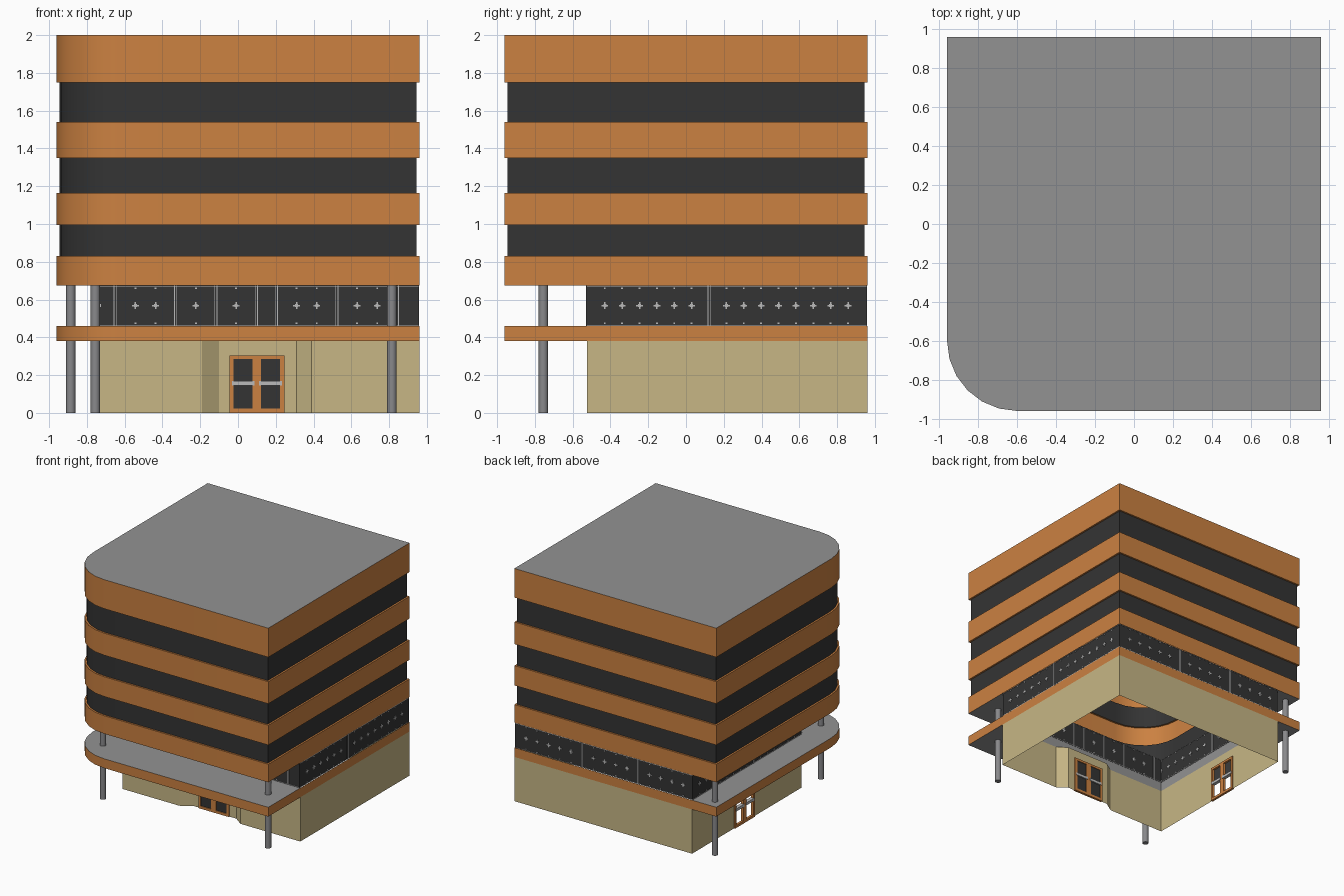
import bpy, bmesh, math
from mathutils import Matrix

if "Cube" in bpy.data.objects:
    bpy.data.objects.remove(bpy.data.objects["Cube"])


def material(name, r, g, b):
    m = bpy.data.materials.new(name)
    m.diffuse_color = (r, g, b, 1)
    m.use_nodes = True
    m.node_tree.nodes["Principled BSDF"].inputs["Base Color"].default_value = m.diffuse_color
    return m


ORANGE = material("orange_cladding", 0.60, 0.22, 0.053)
DARK = material("dark_glass", 0.034, 0.034, 0.034)
GREY = material("grey_slab", 0.29, 0.29, 0.29)
BEIGE = material("beige_wall", 0.57, 0.47, 0.235)
LIGHT = material("light_metal", 0.50, 0.50, 0.50)
STEEL = material("column_steel", 0.25, 0.25, 0.26)

H, R = 0.96, 0.36                       # half width, corner radius
WX, WY = -0.73, -0.525                  # set-back left and front wall lines
Z_CAN0, Z_CAN1, Z_UP = 0.38, 0.46, 0.675


def finish(bm, name, mat, smooth=False):
    me = bpy.data.meshes.new(name)
    bm.to_mesh(me)
    bm.free()
    me.materials.append(mat)
    ob = bpy.data.objects.new(name, me)
    bpy.context.collection.objects.link(ob)
    if smooth:
        bpy.ops.object.select_all(action='DESELECT')
        ob.select_set(True)
        bpy.context.view_layer.objects.active = ob
        bpy.ops.object.shade_smooth_by_angle(angle=math.radians(30))
    return ob


def footprint(d=0.0):
    """Square plan with the front left corner rounded, inset by d."""
    c, h = -(H - R), H - d
    arc = [(c + (R - d) * math.cos(a), c + (R - d) * math.sin(a))
           for a in (math.pi + i * math.pi / 12 for i in range(7))]
    return [(h, h), (-h, h)] + arc + [(h, -h)]


def loft(name, profile, mat):
    """Sheet through (inset, z) pairs around the footprint."""
    bm = bmesh.new()
    rings = [[bm.verts.new((x, y, z)) for x, y in footprint(d)] for d, z in profile]
    n = len(rings[0])
    for lo, hi in zip(rings, rings[1:]):
        for i in range(n):
            j = (i + 1) % n
            bm.faces.new((lo[i], lo[j], hi[j], hi[i]))
    return finish(bm, name, mat, True)


def plate(name, pts, z, mat, down=False):
    bm = bmesh.new()
    vs = [bm.verts.new((x, y, z)) for x, y in pts]
    bm.faces.new(vs[::-1] if down else vs)
    return finish(bm, name, mat)


def wall(name, path, z1, mat):
    """Vertical sheets along a path of (x, y, bottom z of the next piece)."""
    bm = bmesh.new()
    for (ax, ay, z0), (bx, by, _) in zip(path, path[1:]):
        bm.faces.new([bm.verts.new(p) for p in
                      ((ax, ay, z0), (bx, by, z0), (bx, by, z1), (ax, ay, z1))])
    bmesh.ops.remove_doubles(bm, verts=bm.verts, dist=1e-5)
    return finish(bm, name, mat)


def boxes(name, items, M, mat):
    """Boxes given as (u0, u1, z0, z1, thickness), placed by M."""
    bm = bmesh.new()
    for u0, u1, z0, z1, t in items:
        bmesh.ops.create_cube(bm, size=1, matrix=M
                              @ Matrix.Translation(((u0 + u1) / 2, 0, (z0 + z1) / 2))
                              @ Matrix.Diagonal((u1 - u0, t, z1 - z0, 1)))
    return finish(bm, name, mat)


def place(x, y, deg):
    return Matrix.Translation((x, y, 0)) @ Matrix.Rotation(math.radians(deg), 4, 'Z')


# Upper storeys: orange bands with recessed dark window strips
REC = 0.015
bands = [(Z_UP, 0.83), (0.995, 1.165), (1.35, 1.54), (1.75, 2.0)]
for i, (z0, z1) in enumerate(bands):
    prof = [(0, z0), (0, z1)]
    if i > 0:
        prof.insert(0, (REC, z0))
        loft(f"window_strip_{i}", [(REC, bands[i - 1][1]), (REC, z0)], DARK)
    if i < 3:
        prof.append((REC, z1))
    loft(f"orange_band_{i}", prof, ORANGE)
plate("roof", footprint(), 2.0, GREY)

# Canopy edge, its slab faces and the soffit of the upper block
loft("canopy_edge", [(0, Z_CAN0), (0, Z_CAN1)], ORANGE)
fp = footprint()
overhang = fp[1:] + [(H, WY), (WX, WY), (WX, H)]
plate("canopy_top", overhang, Z_CAN1, GREY)
plate("canopy_underside", overhang, Z_CAN0, GREY, True)
plate("upper_soffit", overhang, Z_UP, GREY, True)
wall("canopy_inner_edge", [(WX, H, Z_CAN0), (WX, WY, Z_CAN0), (H, WY, Z_CAN0)], Z_CAN1, GREY)

# Ground floor walls with a splayed entrance recess and two door openings
DY, DZ = WY + 0.06, 0.30
wall("ground_wall", [
    (H, WY, 0), (H, H, 0), (WX, H, 0), (WX, 0.385, DZ), (WX, 0.125, 0), (WX, WY, 0),
    (-0.19, WY, 0), (-0.10, DY, 0), (-0.04, DY, DZ), (0.24, DY, 0), (0.31, DY, 0),
    (0.39, WY, 0), (H, WY, 0)], Z_CAN0, BEIGE)
plate("entrance_ceiling", [(-0.19, WY), (0.39, WY), (0.31, DY), (-0.10, DY)],
      Z_CAN0, GREY, True)


# Double doors: frame and push bars, glazed only at the front
def door(name, M, w, glazed):
    frame, bars, glass = [(-w, w, 0.285, 0.305, 0.02)], [], []
    for s in (-1, 1):
        for a, b in ((0.0, 0.023), (w - 0.022, w)):
            frame.append((min(s * a, s * b), max(s * a, s * b), 0, 0.287, 0.02))
        u0, u1 = sorted((s * 0.02, s * (w - 0.02)))
        frame.append((u0, u1, 0, 0.022, 0.02))
        bars.append((u0 - 0.008, u1 + 0.008, 0.145, 0.168, 0.03))
        glass.append((u0, u1, 0.02, 0.287, 0.006))
    boxes(name + "_frame", frame, M, ORANGE)
    boxes(name + "_push_bars", bars, M, LIGHT)
    if glazed:
        boxes(name + "_glass", glass, M, DARK)


door("front_door", place(0.10, DY, 0), 0.145, True)
door("side_door", place(WX, 0.255, -90), 0.135, False)


# First floor glazing: dark panes with posts and small cross fittings
def glazing(name, M, u0, u1, first, step, posts):
    boxes(name + "_glass", [(u0, u1, Z_CAN1, Z_UP, 0.002)], M, DARK)
    t, items = 0.009, []
    for z in (Z_CAN1 + 0.002, Z_UP - 0.006):
        items.append((u0, u1, z, z + 0.004, 0.006))
    k = 0
    while first + k * step < u1 - 0.005:
        u = first + k * step
        if k in posts:
            for s in (-0.006, 0.006):
                items.append((u + s - 0.002, u + s + 0.002, Z_CAN1, Z_UP, t))
        else:
            a = min(0.018, u1 - u)
            items.append((u - a, u + a, 0.564, 0.572, t))
            items.append((u - 0.004, u + 0.004, 0.550, 0.586, t))
            items.append((u - 0.008, u + 0.008, 0.560, 0.576, t))
            for z in (0.475, 0.659):
                items.append((u - 0.005, u + 0.005, z - 0.004, z + 0.004, t))
        k += 1
    boxes(name + "_fittings", items, M, LIGHT)


G = H - 0.005
glazing("front_glazing", place(0, WY, 0), WX, G, -0.65, 0.1067, {0, 3, 5, 7, 8, 11, 14})
glazing("right_glazing", place(G, 0, 90), WY, G, -0.43, 0.092, {6})
glazing("back_glazing", place(0, G, 180), -G, -WX, -0.85, 0.1067, {5, 10})
glazing("left_glazing", place(WX, 0, -90), -G, -WY, -0.86, 0.092, {8})

# Round columns carrying the overhang
for i, (x, y) in enumerate([(-0.755, -0.755), (0.815, -0.755), (-0.885, 0.87)]):
    bm = bmesh.new()
    bmesh.ops.create_cone(bm, cap_ends=True, segments=16, radius1=0.025, radius2=0.025,
                          depth=Z_UP, matrix=Matrix.Translation((x, y, Z_UP / 2)))
    finish(bm, f"column_{i}", STEEL, True)
